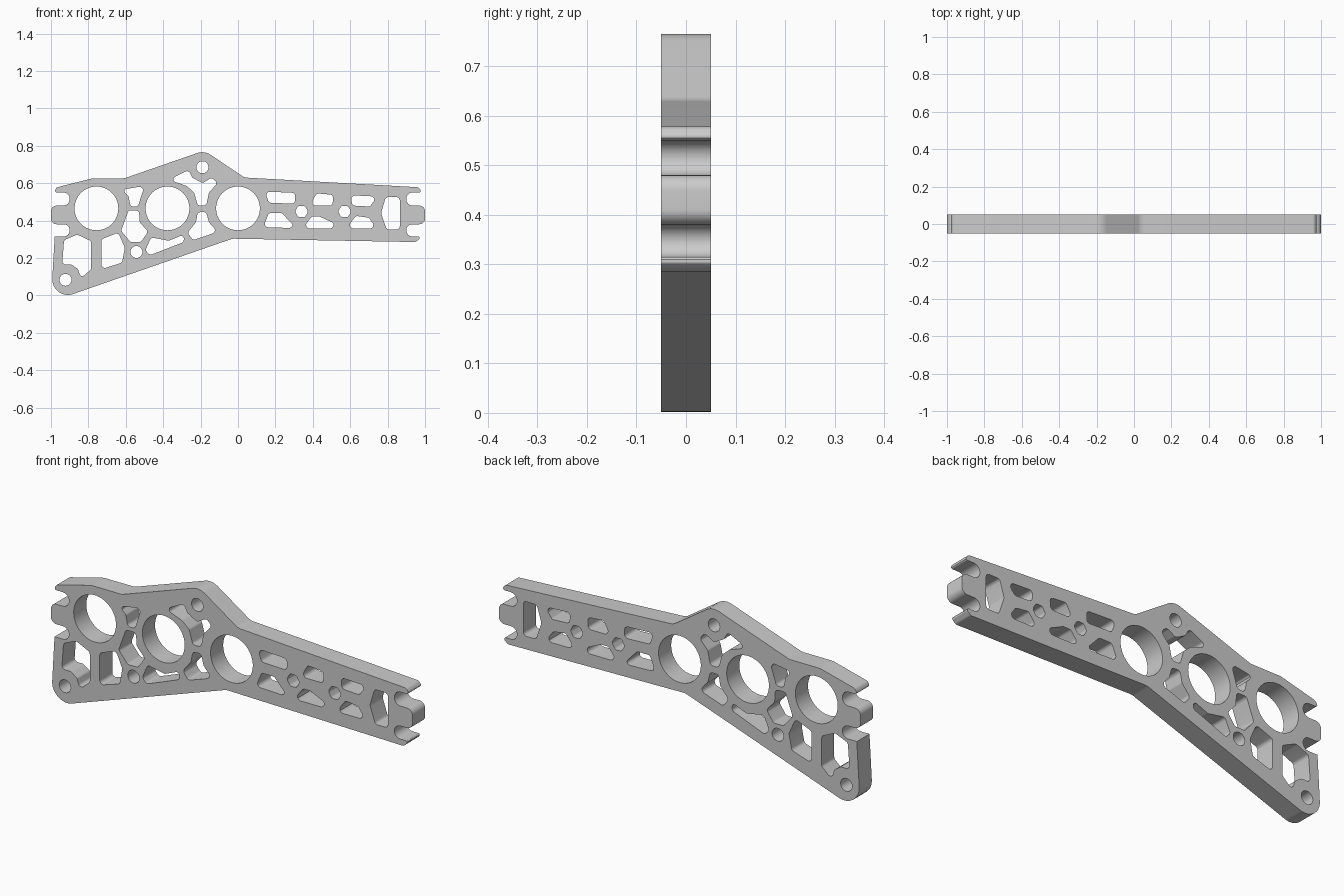
import bpy
import bmesh
import math
from mathutils import Vector

cube = bpy.data.objects.get("Cube")
if cube:
    bpy.data.objects.remove(cube, do_unlink=True)

HALF_THICKNESS = .05


def fillet(points, default_radius):
    """Round every corner of a closed polygon with a tangent arc."""
    corners = [Vector((p[0], p[1], 0)) for p in points]
    result = []
    for i, corner in enumerate(corners):
        radius = points[i][2] if len(points[i]) > 2 else default_radius
        to_prev = corners[i - 1] - corner
        to_next = corners[(i + 1) % len(corners)] - corner
        half = to_prev.angle(to_next) / 2
        # Limit the arc so neighbouring corners never overlap
        reach = min(radius / math.tan(half),
                    to_prev.length * .49, to_next.length * .49)
        if reach < .001 or half > 1.55:
            result.append(corner)
            continue
        radius = reach * math.tan(half)
        bisector = (to_prev.normalized() + to_next.normalized()).normalized()
        centre = corner + bisector * radius / math.sin(half)
        start = (corner + to_prev.normalized() * reach - centre).normalized()
        end = (corner + to_next.normalized() * reach - centre).normalized()
        steps = 12 if radius > .05 else 6
        for k in range(steps + 1):
            blend = start.lerp(end, k / steps).normalized()
            result.append(centre + blend * radius)
    return result


def circle(x, z, radius, sides):
    turn = math.tau / sides
    return [Vector((x + radius * math.cos(turn * k),
                    z + radius * math.sin(turn * k), 0)) for k in range(sides)]


def add_loop(curve, loop):
    spline = curve.splines.new("POLY")
    spline.points.add(len(loop) - 1)
    for point, position in zip(spline.points, loop):
        point.co = (position.x, position.y, 0, 1)
    spline.use_cyclic_u = True


# Outer silhouette: x, z and corner radius
outline = [
    # rounded foot and left edge
    (-1, -.034, .083), (-.98, .315, 0),
    # left end: slot, tab, slot
    (-.9, .315, .034), (-.9, .38, .034), (-1, .38, .03),
    (-1, .48, .03), (-.9, .48, .034), (-.9, .55, .034),
    (-.985, .55, .01), (-.97, .577, .02),
    # top edge with the raised boss
    (-.777, .626, .1), (-.607, .626, .05), (-.18, .774, .08),
    (.035, .63, .06), (.965, .578, .02),
    # right end: slot, tab, slot
    (.985, .55, .01), (.9, .55, .034), (.9, .48, .034),
    (1, .48, .03), (1, .38, .03), (.9, .38, .034),
    (.9, .315, .034), (.985, .315, .01), (.95, .285, .02),
    # underside
    (-.03, .303, .06),
]

# Lightening pockets around the three large bores
bore_pockets = [
    [(-.93, .295), (-.86, .325), (-.785, .29), (-.785, .14), (-.84, .09),
     (-.855, .14), (-.89, .165), (-.94, .165)],
    [(-.73, .3), (-.64, .335), (-.605, .255), (-.62, .175), (-.73, .14)],
    [(-.585, .455), (-.53, .455), (-.525, .39), (-.48, .34),
     (-.52, .285), (-.575, .285), (-.625, .345)],
    [(-.62, .565), (-.5, .585), (-.535, .475), (-.575, .475), (-.585, .53)],
    [(-.465, .31), (-.37, .292), (-.29, .325), (-.29, .285),
     (-.47, .215), (-.495, .24)],
    [(-.215, .445), (-.17, .445), (-.155, .39), (-.11, .34),
     (-.24, .295), (-.27, .335), (-.225, .39)],
    [(-.345, .63), (-.265, .67), (-.245, .63), (-.19, .6), (-.14, .63),
     (-.11, .6), (-.155, .55), (-.17, .48), (-.215, .48),
     (-.235, .55), (-.275, .585), (-.345, .61)],
]

# Lightening pockets along the straight arm
arm_pockets = [
    [(.145, .555), (.305, .548), (.305, .49), (.165, .495)],
    [(.165, .44), (.235, .44), (.295, .375), (.28, .36), (.135, .365)],
    [(.42, .545), (.51, .538), (.505, .48), (.385, .48)],
    [(.395, .422), (.435, .422), (.515, .385), (.505, .358), (.345, .358)],
    [(.605, .535), (.745, .528), (.705, .475), (.61, .48)],
    [(.63, .425), (.7, .415), (.74, .358), (.58, .358)],
    [(.79, .525), (.865, .525), (.865, .352), (.795, .352), (.765, .44)],
]

# Plate drawn as one filled profile with holes
profile = bpy.data.curves.new("plate_profile", "CURVE")
profile.dimensions = "2D"
profile.fill_mode = "BOTH"
profile.extrude = HALF_THICKNESS
add_loop(profile, fillet(outline, .02))
for pocket in bore_pockets + arm_pockets:
    add_loop(profile, fillet(pocket, .018))

# Small hexagonal holes in the arm
for x in (.34, .57):
    hexagon = [(v.x, v.y) for v in circle(x, .448, .035, 6)]
    add_loop(profile, fillet(hexagon, .015))

# Large bores and bolt holes
for x in (-.757, -.377, 0):
    add_loop(profile, circle(x, .465, .117, 64))
for x, z in ((-.922, .083), (-.543, .232), (-.19, .685)):
    add_loop(profile, circle(x, z, .032, 32))

# Turn the profile into an upright mesh plate
helper = bpy.data.objects.new("plate_profile", profile)
bpy.context.collection.objects.link(helper)
bpy.context.view_layer.update()
evaluated = helper.evaluated_get(bpy.context.evaluated_depsgraph_get())
mesh = bpy.data.meshes.new_from_object(evaluated)
bpy.data.objects.remove(helper, do_unlink=True)
mesh.name = "arm_plate"

bm = bmesh.new()
bm.from_mesh(mesh)
bmesh.ops.remove_doubles(bm, verts=bm.verts, dist=.0001)
for vert in bm.verts:
    x, height, depth = vert.co
    vert.co = (x, -depth, height)
bmesh.ops.recalc_face_normals(bm, faces=bm.faces)
bm.to_mesh(mesh)
bm.free()

# Plain grey metal
grey = bpy.data.materials.new("plain_grey")
grey.use_nodes = True
colour = (.6, .6, .6, 1)
grey.diffuse_color = colour
grey.node_tree.nodes["Principled BSDF"].inputs["Base Color"].default_value = colour
mesh.materials.clear()
mesh.materials.append(grey)

plate = bpy.data.objects.new("arm_plate", mesh)
bpy.context.collection.objects.link(plate)
bpy.ops.object.select_all(action="DESELECT")
plate.select_set(True)
bpy.context.view_layer.objects.active = plate
bpy.ops.object.shade_smooth_by_angle(angle=math.radians(30))
